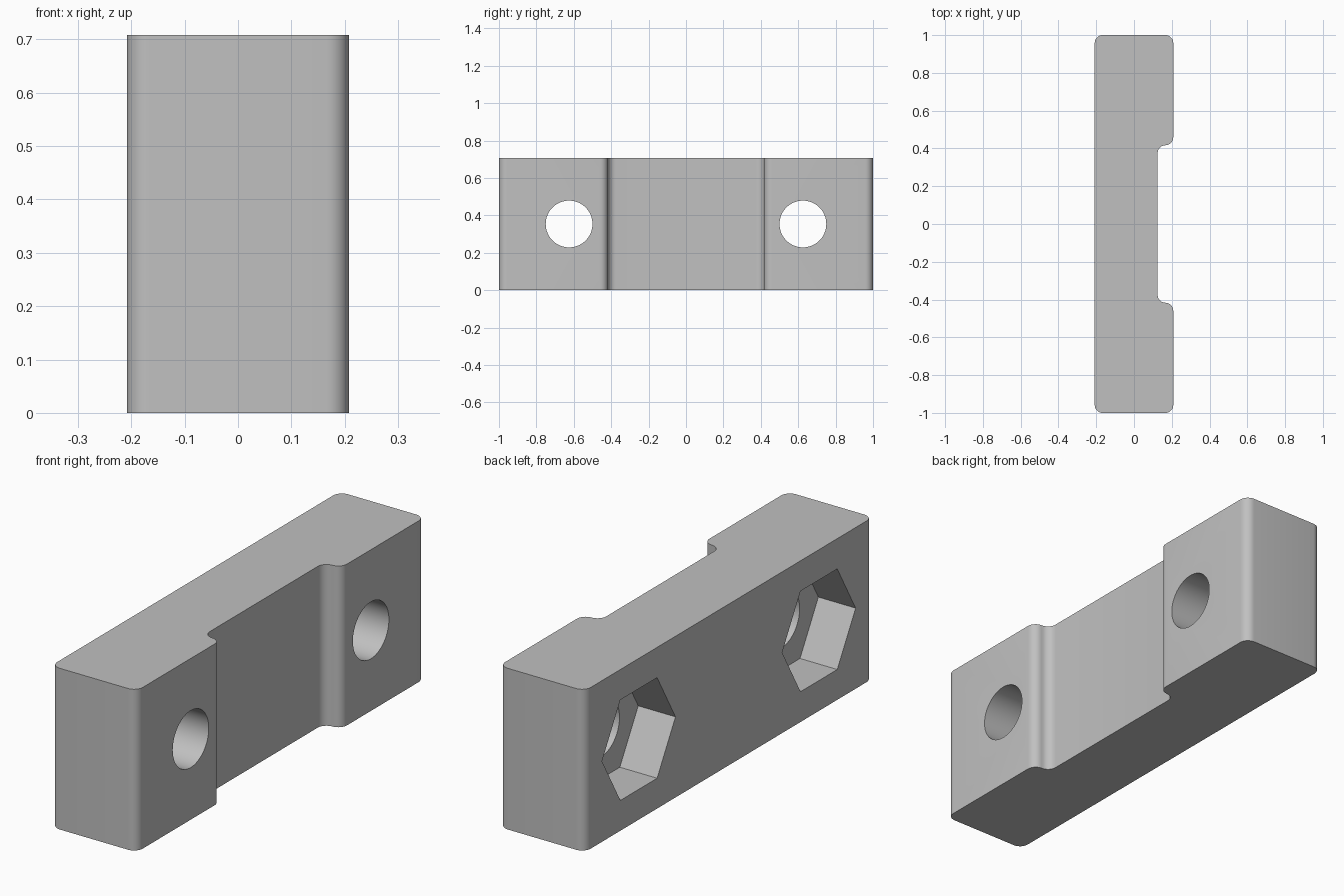
import bpy, bmesh, math

cube = bpy.data.objects.get("Cube")
if cube:
    bpy.data.objects.remove(cube, do_unlink=True)

X, Y, H = 0.208, 1.0, 0.708       # half thickness, half length, height
R = 0.042                         # fillet radius
NOTCH_X, NOTCH_Y = 0.125, 0.417   # recess floor and half width
HOLE_Y, HOLE_R = 0.625, 0.125
HEX_R, HEX_FLOOR = 0.255, -0.027

grey = bpy.data.materials.new("grey plastic")
grey.use_nodes = True
grey.diffuse_color = (0.53, 0.53, 0.53, 1)
grey.node_tree.nodes["Principled BSDF"].inputs["Base Color"].default_value = grey.diffuse_color


def arc(cx, cy, start, end, steps=8):
    angles = [math.radians(start + (end - start) * i / steps) for i in range(steps + 1)]
    return [(cx + R * math.cos(a), cy + R * math.sin(a)) for a in angles]


def new_object(name, bm):
    bmesh.ops.remove_doubles(bm, verts=bm.verts, dist=1e-5)
    bmesh.ops.recalc_face_normals(bm, faces=bm.faces)
    mesh = bpy.data.meshes.new(name)
    bm.to_mesh(mesh)
    bm.free()
    mesh.materials.append(grey)
    obj = bpy.data.objects.new(name, mesh)
    bpy.context.collection.objects.link(obj)
    return obj


def prism_cutter(name, sides, radius, x0, x1, y):
    # Prism along x with a corner pointing along y
    bm = bmesh.new()
    ring = [(radius * math.cos(math.tau * i / sides),
             radius * math.sin(math.tau * i / sides)) for i in range(sides)]
    face = bm.faces.new([bm.verts.new((x0, y + a, H / 2 + b)) for a, b in ring])
    out = bmesh.ops.extrude_face_region(bm, geom=[face])
    bmesh.ops.translate(bm, vec=(x1 - x0, 0, 0),
                        verts=[v for v in out["geom"] if isinstance(v, bmesh.types.BMVert)])
    obj = new_object(name, bm)
    obj.hide_render = True
    return obj


# Clamp outline: back half, mirrored to the front half
half = (arc(NOTCH_X + R, NOTCH_Y - R, 180, 90)
        + arc(X - R, NOTCH_Y + R, 270, 360)[1:]
        + arc(X - R, Y - R, 0, 90)
        + arc(-X + R, Y - R, 90, 180))
outline = half + [(x, -y) for x, y in reversed(half)]

bm = bmesh.new()
base = bm.faces.new([bm.verts.new((x, y, 0)) for x, y in outline])
out = bmesh.ops.extrude_face_region(bm, geom=[base])
bmesh.ops.translate(bm, vec=(0, 0, H),
                    verts=[v for v in out["geom"] if isinstance(v, bmesh.types.BMVert)])
block = new_object("clamp_block", bm)

# Bolt holes and hexagonal nut pockets
cutters = []
for side, y in (("front", -HOLE_Y), ("back", HOLE_Y)):
    cutters.append(prism_cutter(side + "_nut_pocket_cutter", 6, HEX_R, -X - 0.1, HEX_FLOOR, y))
    cutters.append(prism_cutter(side + "_bolt_hole_cutter", 64, HOLE_R, -X - 0.2, X + 0.1, y))

bpy.ops.object.select_all(action="DESELECT")
block.select_set(True)
bpy.context.view_layer.objects.active = block
for cutter in cutters:
    mod = block.modifiers.new(cutter.name, "BOOLEAN")
    mod.operation = "DIFFERENCE"
    mod.solver = "EXACT"
    mod.object = cutter
    bpy.ops.object.modifier_apply(modifier=mod.name)
for cutter in cutters:
    bpy.data.objects.remove(cutter, do_unlink=True)

bpy.ops.object.shade_smooth_by_angle(angle=math.radians(30))
